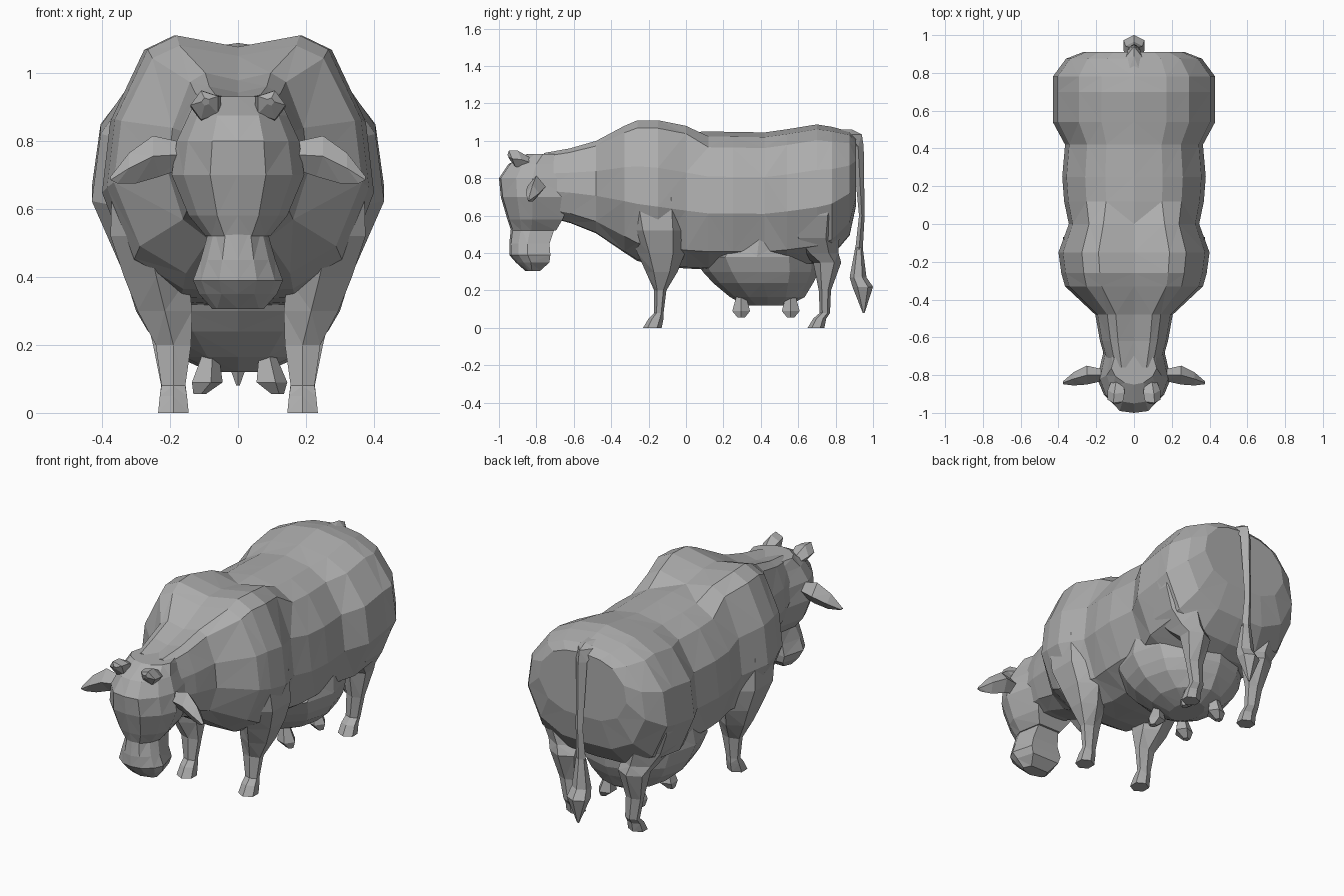
import bpy, bmesh
from math import sin, cos, pi
from mathutils import Vector

cube = bpy.data.objects.get("Cube")
if cube:
    bpy.data.objects.remove(cube)

hide = bpy.data.materials.new("grey_hide")
hide.use_nodes = True
GREY = (0.42, 0.42, 0.42, 1)
hide.diffuse_color = GREY
hide.node_tree.nodes["Principled BSDF"].inputs["Base Color"].default_value = GREY


def loft(name, rings):
    """Skin a stack of equal-length rings and cap both ends."""
    bm = bmesh.new()
    rows = [[bm.verts.new(p) for p in ring] for ring in rings]
    n = len(rows[0])
    for a, b in zip(rows, rows[1:]):
        for i in range(n):
            j = (i + 1) % n
            bm.faces.new((a[i], a[j], b[j], b[i]))
    bm.faces.new(rows[0])
    bm.faces.new(rows[-1])
    bmesh.ops.triangulate(bm, faces=bm.faces[:], quad_method='SHORT_EDGE')
    bmesh.ops.recalc_face_normals(bm, faces=bm.faces[:])
    mesh = bpy.data.meshes.new(name)
    bm.to_mesh(mesh)
    bm.free()
    mesh.materials.append(hide)
    obj = bpy.data.objects.new(name, mesh)
    bpy.context.collection.objects.link(obj)


def flat_ring(x, front, back, z, half, n=6):
    """Horizontal ring reaching from front to back, with the given half width."""
    y, ry = (front + back) / 2, (back - front) / 2
    rx, turn = (half / cos(pi / 6), pi / 6) if n == 6 else (half, 0)
    angles = [2 * pi * i / n + turn for i in range(n)]
    return [Vector((x + rx * cos(t), y + ry * sin(t), z)) for t in angles]


def paired(name, make):
    """Build a part on both sides; make() receives the side sign."""
    for side, word in ((1, "left"), (-1, "right")):
        loft(word + "_" + name, make(side))


# Torso and neck: half sections scaled at each station, with twin shoulder
# humps at the front and a rounded spine behind
HUMPS = [(0, .955), (.47, 1), (.69, .945)]
SPINE = [(0, 1), (.40, .965), (.68, .885)]
FLANK = [(.94, .67), (1, .40), (.79, .12), (.42, 0)]


def torso_ring(y, top, bottom, w):
    half = (HUMPS if y < .05 else SPINE) + FLANK
    right = [(-x, z) for x, z in half[:0:-1]]
    section = half + [(0, -.01)] + right
    return [Vector((x * w, y, bottom + z * (top - bottom))) for x, z in section]


loft("torso", [torso_ring(*s) for s in (
    (-.76, .935, .60, .14), (-.62, .96, .565, .18), (-.48, 1.0, .51, .205),
    (-.33, 1.08, .41, .365), (-.26, 1.11, .365, .385), (-.15, 1.11, .34, .40),
    (.0, 1.08, .325, .345), (.12, 1.05, .32, .37), (.25, 1.048, .32, .38),
    (.42, 1.045, .32, .365), (.54, 1.062, .33, .43), (.70, 1.088, .35, .43),
    (.78, 1.075, .39, .43), (.875, 1.05, .50, .36), (.91, 1.01, .66, .27))])

# Heavy udder slung below the belly
loft("udder", [flat_ring(0, f, b, z, w, 12) for f, b, z, w in (
    (.12, .66, .47, .315), (.04, .72, .38, .325), (.09, .71, .30, .30),
    (.145, .68, .24, .265), (.235, .635, .165, .18), (.32, .55, .12, .08))])

for place, y in (("front", .295), ("rear", .56)):
    paired(place + "_teat", lambda s: [
        flat_ring(s * x, y - r, y + r, z, r, 5)
        for x, z, r in ((.075, .20, .03), (.085, .16, .03), (.095, .09, .05), (.115, .055, .02))])

# Legs: broad shoulder or haunch narrowing to a shank and hoof
FRONT_LEG = [(.26, -.35, .01, .70, .11), (.265, -.31, .01, .52, .11),
             (.24, -.26, -.005, .40, .095), (.215, -.215, -.045, .30, .08),
             (.19, -.17, -.105, .20, .052), (.19, -.17, -.12, .08, .035),
             (.19, -.20, -.12, .05, .04), (.19, -.23, -.13, 0, .045)]
REAR_LEG = [(.27, .42, .88, .70, .145), (.27, .45, .86, .60, .14),
            (.25, .53, .82, .48, .115), (.225, .61, .815, .40, .088),
            (.21, .68, .83, .35, .075), (.205, .71, .775, .20, .045),
            (.19, .715, .77, .08, .036), (.19, .68, .75, .05, .04),
            (.19, .65, .74, 0, .045)]
for name, rows in (("front_leg", FRONT_LEG), ("rear_leg", REAR_LEG)):
    paired(name, lambda s: [flat_ring(s * x, f, b, z, w) for x, f, b, z, w in rows])


# Head: flat-fronted rings from the poll down to the chin
def head_ring(front, back, z, w):
    mid = front + .45 * (back - front)
    half = [(.42 * w, front + .01), (w * .82, front + .23 * (back - front)),
            (w, mid), (w * .75, back)]
    outline = [(0, front)] + half + [(-x, y) for x, y in reversed(half)]
    return [Vector((x, y, z)) for x, y in outline]


loft("head", [head_ring(*s) for s in (
    (-.85, -.66, .93, .12), (-.95, -.62, .875, .145), (-1.0, -.60, .80, .18),
    (-.99, -.61, .70, .195), (-.955, -.66, .58, .145), (-.935, -.695, .52, .095))])
loft("muzzle", [head_ring(*s) for s in (
    (-.935, -.70, .54, .085), (-.945, -.73, .45, .11), (-.945, -.725, .39, .132),
    (-.91, -.73, .35, .115), (-.86, -.78, .305, .075))])


# Ears: flattened leaf shapes pointing out and down
def ear(s):
    return [[Vector((s * x, -.80 - slide, z + h)), Vector((s * x, -.80 - slide - t, z)),
             Vector((s * (x - .02), -.80 - slide, z - h)), Vector((s * x, -.80 - slide + t, z))]
            for x, slide, z, h, t in ((.16, .0, .76, .035, .03), (.25, .0, .755, .06, .05),
                                      (.32, .02, .72, .045, .035), (.375, .04, .685, .01, .008))]


paired("ear", ear)


# Horns: stubby, thickening forward
def horn(s):
    return [[Vector((s * (x + r * cos(k * pi / 2.5)), y - .4 * r * sin(k * pi / 2.5),
                     z + r * sin(k * pi / 2.5))) for k in range(5)]
            for x, y, z, r in ((.085, -.82, .88, .03), (.09, -.88, .90, .05),
                               (.095, -.93, .905, .045), (.095, -.95, .915, .012))]


paired("horn", horn)

# Tail: thin cord ending in a tuft
loft("tail", [flat_ring(0, f, b, z, w, 4) for f, b, z, w in (
    (.72, .89, 1.06, .03), (.80, .94, 1.035, .055), (.89, .95, .97, .035),
    (.925, .955, .60, .022), (.905, .945, .42, .03))])
loft("tail_tuft", [flat_ring(0, f, b, z, w, 6) for f, b, z, w in (
    (.905, .945, .43, .025), (.875, .965, .27, .045), (.89, 1.0, .22, .055),
    (.945, .955, .08, .005))])
